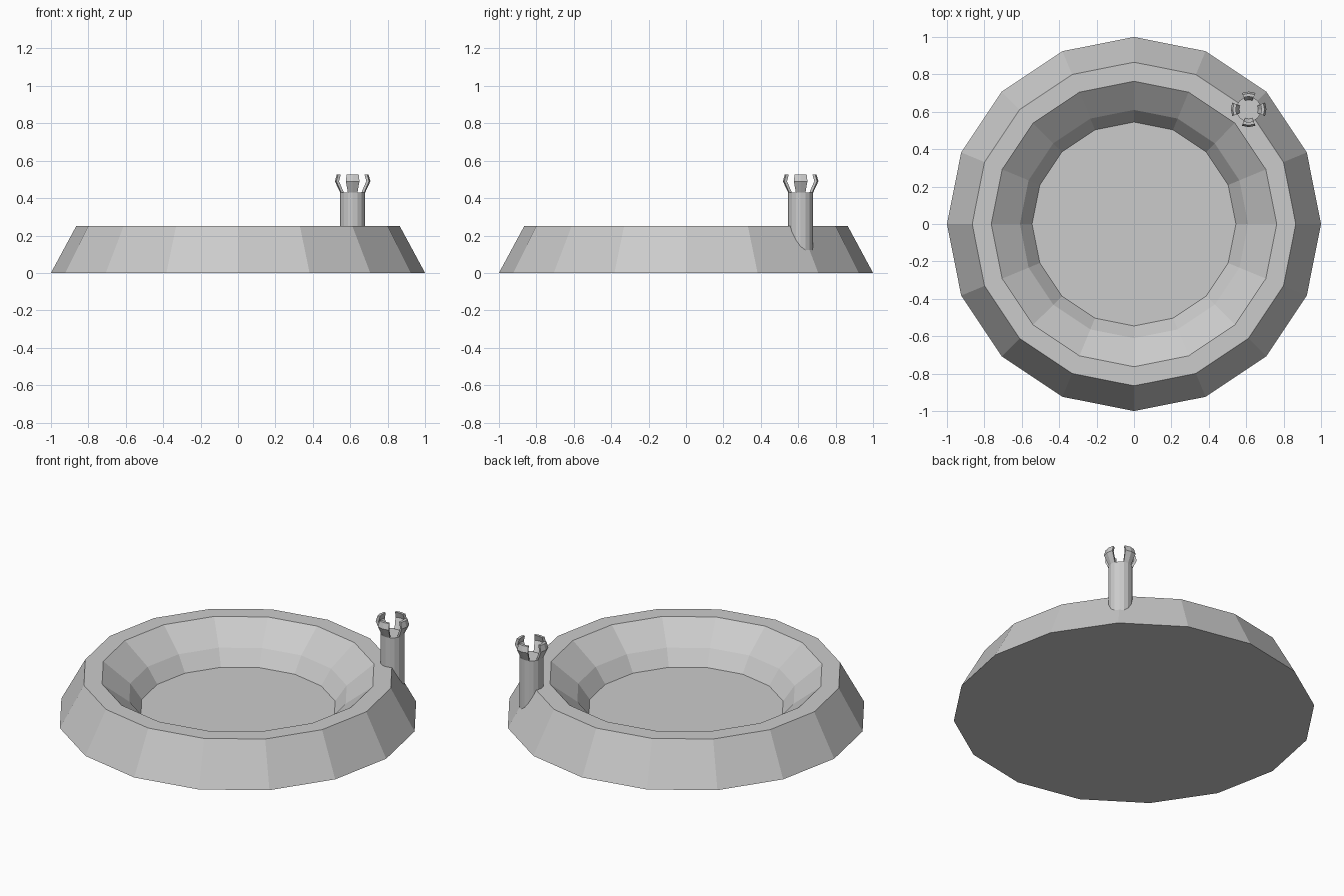
import bpy, bmesh
from math import sin, cos, radians

if "Cube" in bpy.data.objects:
    bpy.data.objects.remove(bpy.data.objects["Cube"])

SIDES = 16


def make_object(name, bm):
    bmesh.ops.recalc_face_normals(bm, faces=bm.faces[:])
    mesh = bpy.data.meshes.new(name)
    bm.to_mesh(mesh)
    bm.free()
    obj = bpy.data.objects.new(name, mesh)
    bpy.context.collection.objects.link(obj)
    return obj


def lathe(name, profile, centre=(0, 0)):
    """Faceted solid of revolution from (radius, z) points, capped at both ends."""
    bm = bmesh.new()
    rings = []
    for r, z in profile:
        rings.append([bm.verts.new((centre[0] + r * cos(radians(i * 360 / SIDES)),
                                    centre[1] + r * sin(radians(i * 360 / SIDES)), z))
                      for i in range(SIDES)])
    for a, b in zip(rings, rings[1:]):
        for i in range(SIDES):
            j = (i + 1) % SIDES
            bm.faces.new((a[i], a[j], b[j], b[i]))
    bm.faces.new(rings[0])
    bm.faces.new(rings[-1])
    return make_object(name, bm)


def prong(name, centre, angle, section):
    """Closed radial section swept over a short arc."""
    bm = bmesh.new()
    arcs = []
    for step in (-22.5, 0, 22.5):
        a = radians(angle + step)
        arcs.append([bm.verts.new((centre[0] + r * cos(a), centre[1] + r * sin(a), z))
                     for r, z in section])
    n = len(section)
    for p, q in zip(arcs, arcs[1:]):
        for i in range(n):
            j = (i + 1) % n
            bm.faces.new((p[i], p[j], q[j], q[i]))
    bm.faces.new(arcs[0])
    bm.faces.new(arcs[-1])
    return make_object(name, bm)


# Round basin with sloped rim and sunken floor
lathe("basin", [(1.0, 0), (0.865, 0.25), (0.763, 0.25), (0.61, 0.13), (0.545, 0.04)])

# Upright pipe on the rim
SPOT = (0.613, 0.613)
pipe = lathe("pipe", [(0.067, 0.08), (0.067, 0.43)], SPOT)
for poly in pipe.data.polygons:
    poly.use_smooth = False

# Four flared prongs crowning the pipe
SECTION = [(0.067, 0.43), (0.095, 0.49), (0.085, 0.525),
           (0.069, 0.525), (0.079, 0.49), (0.051, 0.43)]
for k in range(4):
    prong(f"prong_{k + 1}", SPOT, 90 * k, SECTION)
